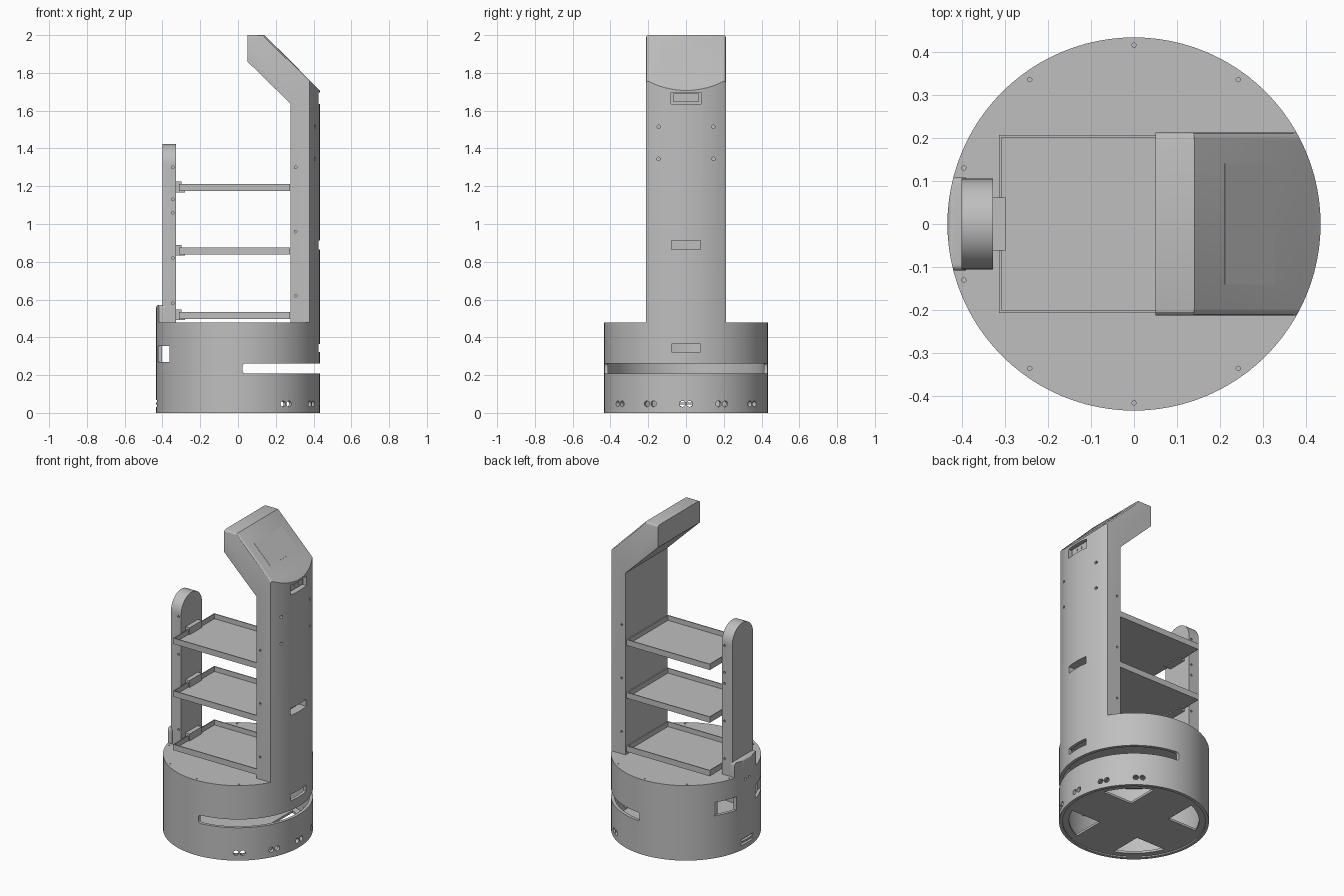
import bpy, bmesh, math
from mathutils import Matrix, Vector

R, TOP, SEG = 0.433, 0.478, 96

if "Cube" in bpy.data.objects:
    bpy.data.objects.remove(bpy.data.objects["Cube"], do_unlink=True)

grey = bpy.data.materials.new("matte_grey")
grey.use_nodes = True
grey.diffuse_color = (0.52, 0.52, 0.52, 1)
grey.node_tree.nodes["Principled BSDF"].inputs["Base Color"].default_value = grey.diffuse_color


def add_box(bm, x0, x1, y0, y1, z0, z1):
    size = Matrix.Diagonal((x1 - x0, y1 - y0, z1 - z0, 1))
    place = Matrix.Translation(((x0 + x1) / 2, (y0 + y1) / 2, (z0 + z1) / 2))
    return bmesh.ops.create_cube(bm, size=1, matrix=place @ size)["verts"]


def add_rod(bm, centre, axis, radius, depth, seg=16):
    turn = Vector(axis).to_track_quat('Z', 'Y').to_matrix().to_4x4()
    bmesh.ops.create_cone(bm, cap_ends=True, segments=seg, radius1=radius, radius2=radius,
                          depth=depth, matrix=Matrix.Translation(centre) @ turn)


def add_prism(bm, points, step):
    face = bm.faces.new([bm.verts.new(p) for p in points])
    new = bmesh.ops.extrude_face_region(bm, geom=[face])["geom"]
    bmesh.ops.translate(bm, vec=step, verts=[v for v in new if isinstance(v, bmesh.types.BMVert)])
    bmesh.ops.recalc_face_normals(bm, faces=bm.faces)


def finish(name, bm):
    mesh = bpy.data.meshes.new(name)
    bm.to_mesh(mesh)
    bm.free()
    mesh.materials.append(grey)
    ob = bpy.data.objects.new(name, mesh)
    bpy.context.collection.objects.link(ob)
    return ob


def combine(ob, bm, operation='DIFFERENCE'):
    cutter = finish("cutter", bm)
    cutter.hide_render = True
    mod = ob.modifiers.new("cut", 'BOOLEAN')
    mod.object, mod.operation, mod.solver = cutter, operation, 'EXACT'
    bpy.context.view_layer.objects.active = ob
    bpy.ops.object.modifier_apply(modifier=mod.name)
    bpy.data.objects.remove(cutter, do_unlink=True)


def smooth(ob):
    bpy.ops.object.select_all(action='DESELECT')
    ob.select_set(True)
    bpy.context.view_layer.objects.active = ob
    bpy.ops.object.shade_smooth_by_angle(angle=math.radians(30))


def drum(radius, z0, z1):
    bm = bmesh.new()
    add_rod(bm, (0, 0, (z0 + z1) / 2), (0, 0, 1), radius, z1 - z0, SEG)
    return bm


# Hollow round base
base = finish("base_shell", drum(R, 0, TOP))
combine(base, drum(R - 0.02, -0.1, TOP - 0.02))

# Long sensor slot with rounded ends
bm = bmesh.new()
add_box(bm, 0.024, 0.6, -0.6, 0.6, 0.209, 0.262)
ends = [e for e in bm.edges if all(v.co.x < 0.1 for v in e.verts)
        and abs(e.verts[0].co.y - e.verts[1].co.y) > 1]
bmesh.ops.bevel(bm, geom=ends, offset=0.015, segments=4, profile=0.5, affect='EDGES')
combine(base, bm)

# Windows, handle opening, charging slits and holes in the base
bm = bmesh.new()
for s in (-1, 1):
    y0, y1 = sorted((s * 0.095, s * 0.4))
    add_box(bm, -0.423, -0.362, y0, y1, 0.27, 0.355)
    add_rod(bm, (-R, s * 0.02, 0.44), (1, 0, 0), 0.008, 0.1)
    for x, y in ((-0.242, 0.335), (0.242, 0.335), (0, 0.415), (-0.395, 0.13)):
        add_rod(bm, (x, s * y, TOP), (0, 0, 1), 0.005, 0.02, 10)
add_box(bm, 0.38, 0.5, -0.078, 0.078, 0.323, 0.365)
for z in (0.03, 0.055):
    add_box(bm, -0.5, -0.38, -0.06, 0.06, z, z + 0.014)
for middle in (-54, -26, 0, 26, 54):
    for shift in (-2.6, 2.6):
        a = math.radians(middle + shift)
        way = Vector((math.cos(a), math.sin(a), 0))
        add_rod(bm, way * R + Vector((0, 0, 0.048)), way, 0.016, 0.1)
combine(base, bm)
smooth(base)

# Floor plate with four openings around a cross
floor = finish("floor_plate", drum(R - 0.018, 0.008, 0.022))
bm = bmesh.new()
arm, rim = 0.14, 0.375
start = math.asin(arm / rim)
for q in range(4):
    pts = [Vector((arm, arm, -0.05))]
    for i in range(11):
        a = start + (math.pi / 2 - 2 * start) * i / 10
        pts.append(Vector((rim * math.cos(a), rim * math.sin(a), -0.05)))
    add_prism(bm, [Matrix.Rotation(q * math.pi / 2, 3, 'Z') @ p for p in pts], (0, 0, 0.1))
combine(floor, bm)
smooth(floor)

# Tower with leaning head, trimmed to the round outline of the base
W = 0.212
side = [(0.278, TOP), (0.278, 1.637), (0.05, 1.86), (0.05, 2.0), (0.14, 2.0), (0.46, 1.68), (0.46, TOP)]
bm = bmesh.new()
add_prism(bm, [(x, -W, z) for x, z in side], (0, 2 * W, 0))
soft = [e for e in bm.edges if abs(e.verts[0].co.y - e.verts[1].co.y) < 0.01
        and all(v.co.z > 1.67 and abs(v.co.z - 1.86) > 0.01 for v in e.verts)]
bmesh.ops.bevel(bm, geom=soft, offset=0.015, segments=3, profile=0.5, affect='EDGES')
tower = finish("tower", bm)
combine(tower, drum(R, 0, 2.5), 'INTERSECT')

# Recesses and screw holes in the tower
bm = bmesh.new()
add_box(bm, 0.375, 0.5, -0.08, 0.08, 1.635, 1.695)
add_box(bm, 0.375, 0.5, -0.078, 0.078, 0.866, 0.912)
for s in (-1, 1):
    for z in (1.515, 1.345):
        add_rod(bm, (0.41, s * 0.145, z), (1, 0, 0), 0.009, 0.04, 12)
    for z in (1.30, 0.96, 0.62):
        add_rod(bm, (0.305, s * W, z), (0, 1, 0), 0.007, 0.02, 12)
combine(tower, bm)
smooth(tower)

# Camera bar inside the upper recess
bm = bmesh.new()
add_box(bm, 0.37, 0.412, -0.065, 0.065, 1.647, 1.69)
for y in (-0.02, 0.02):
    add_rod(bm, (0.412, y, 1.668), (1, 0, 0), 0.006, 0.008, 12)
finish("camera_bar", bm)

# Flush screen on the sloping head
bm = bmesh.new()
add_prism(bm, [(x, y, 2.14 - x) for x, y in ((0.21, -0.14), (0.325, -0.14), (0.325, 0.14), (0.21, 0.14))],
          (0.001, 0, 0.001))
finish("screen", bm)

# Rear pillar with a semicircular top
H, P = 0.105, 1.423
outline = [(-0.327, -H, TOP), (-0.327, H, TOP)]
for i in range(25):
    a = math.pi * i / 24
    outline.append((-0.327, H * math.cos(a), P - H + H * math.sin(a)))
bm = bmesh.new()
add_prism(bm, outline, (-0.073, 0, 0))
pillar = finish("pillar", bm)
bm = bmesh.new()
for s in (-1, 1):
    for z in (1.30, 1.13, 1.06, 0.82, 0.58):
        add_rod(bm, (-0.345, s * H, z), (0, 1, 0), 0.007, 0.02, 12)
combine(pillar, bm)
smooth(pillar)

# Rounded block at the foot of the pillar
bm = bmesh.new()
add_box(bm, -0.433, -0.39, -H - 0.003, H + 0.003, TOP - 0.04, 0.572)
upper = [e for e in bm.edges if all(v.co.z > 0.55 for v in e.verts)
         and any(v.co.x < -0.4 for v in e.verts)]
bmesh.ops.bevel(bm, geom=upper, offset=0.014, segments=4, profile=0.5, affect='EDGES')
foot = finish("pillar_foot", bm)
combine(foot, drum(R, TOP, 1), 'INTERSECT')
smooth(foot)

# Three open trays and their brackets
for n, z in enumerate((0.498, 0.839, 1.175), 1):
    bm = bmesh.new()
    add_box(bm, -0.313, 0.274, -0.207, 0.207, z, z + 0.037)
    tray = finish(f"tray_{n}", bm)
    bm = bmesh.new()
    add_box(bm, -0.307, 0.268, -0.201, 0.201, z + 0.006, z + 0.1)
    combine(tray, bm)
    bm = bmesh.new()
    add_box(bm, -0.328, -0.298, -0.062, 0.062, z - 0.007, z + 0.05)
    add_box(bm, -0.299, -0.28, -0.062, 0.062, z - 0.007, z + 0.002)
    finish(f"tray_bracket_{n}", bm)
